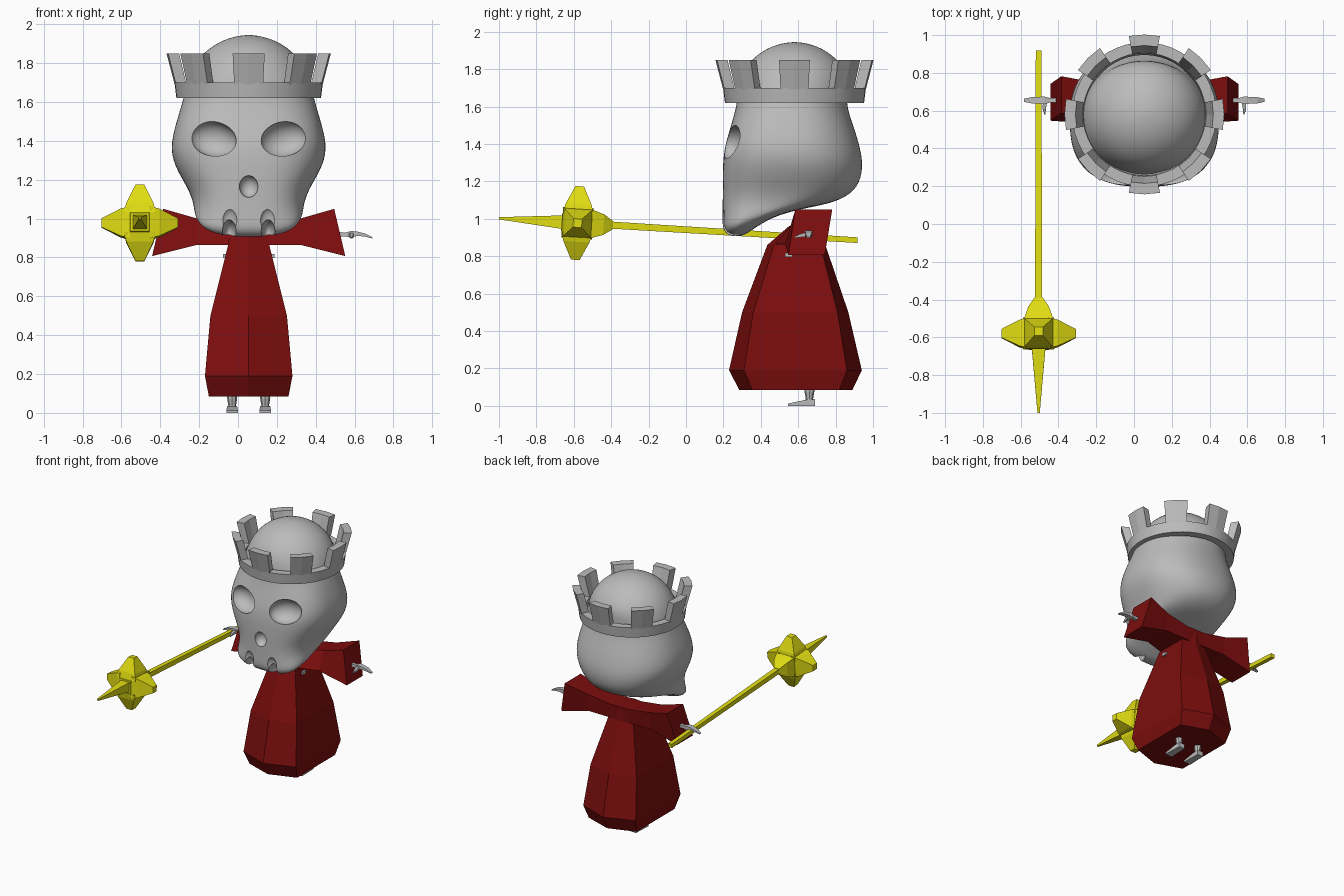
import bpy, bmesh, math
from mathutils import Vector, Matrix

if "Cube" in bpy.data.objects:
    bpy.data.objects.remove(bpy.data.objects["Cube"])

CX, CY = 0.055, 0.58      # centre of the figure


def material(name, rgb):
    m = bpy.data.materials.new(name)
    m.diffuse_color = (*rgb, 1)
    m.use_nodes = True
    m.node_tree.nodes["Principled BSDF"].inputs["Base Color"].default_value = m.diffuse_color
    return m


BONE = material("bone grey", (0.5, 0.5, 0.5))
RED = material("dark red cloth", (0.2, 0.004, 0.004))
GOLD = material("gold yellow", (0.75, 0.72, 0.006))


def loft(name, rings, mat, closed=False, matrix=None):
    """Skin a row of equal-sized rings; cap the ends unless closed."""
    bm = bmesh.new()
    vs = [[bm.verts.new(p) for p in r] for r in rings]
    n = len(vs[0])
    pairs = list(zip(vs, vs[1:])) + ([(vs[-1], vs[0])] if closed else [])
    for a, b in pairs:
        for i in range(n):
            j = (i + 1) % n
            bm.faces.new((a[i], a[j], b[j], b[i]))
    if not closed:
        bm.faces.new(vs[0])
        bm.faces.new(vs[-1])
    if matrix:
        bm.transform(matrix)
    bmesh.ops.recalc_face_normals(bm, faces=bm.faces)
    me = bpy.data.meshes.new(name)
    bm.to_mesh(me)
    bm.free()
    me.materials.append(mat)
    ob = bpy.data.objects.new(name, me)
    bpy.context.collection.objects.link(ob)
    return ob


def square(p, axis, a, b=None):
    """Rectangle round p, perpendicular to the axis index."""
    b = a if b is None else b
    u, v = [k for k in range(3) if k != axis]
    out = []
    for s, t in ((1, 1), (-1, 1), (-1, -1), (1, -1)):
        q = Vector(p)
        q[u] += s * a
        q[v] += t * b
        out.append(q)
    return out


def activate(ob):
    bpy.ops.object.select_all(action='DESELECT')
    ob.select_set(True)
    bpy.context.view_layer.objects.active = ob


# Skull: tilted superellipse rings (front y, z, back y, z, half width, squareness)
def skull_ring(yf, zf, yb, zb, hw, n, count=32):
    pts = []
    for i in range(count):
        a = 2 * math.pi * i / count
        c, s = math.cos(a), math.sin(a)
        e = 2 / (n if s < 0 else min(n, 2.2))
        x = math.copysign(abs(c) ** e, c)
        t = math.copysign(abs(s) ** e, s)
        f = (t + 1) / 2
        pts.append((CX + hw * x, yf + (yb - yf) * f, zf + (zb - zf) * f))
    return pts


skull = loft("skull", [skull_ring(*r) for r in (
    (.56, 1.945, .60, 1.945, .02, 2), (.46, 1.928, .70, 1.928, .12, 2),
    (.35, 1.86, .81, 1.86, .235, 2), (.28, 1.75, .88, 1.75, .31, 2),
    (.275, 1.62, .85, 1.62, .335, 2.3), (.24, 1.50, .90, 1.49, .375, 2.8),
    (.20, 1.37, .945, 1.34, .41, 2.8), (.195, 1.25, .945, 1.24, .37, 2.8),
    (.195, 1.15, .91, 1.15, .31, 2.8), (.195, 1.07, .80, 1.085, .285, 2.8),
    (.195, 1.00, .62, 1.055, .28, 2.8), (.195, .945, .46, 1.01, .26, 2.8),
    (.225, .91, .36, .945, .19, 2.6), (.27, .905, .31, .91, .06, 2))], BONE)
sub = skull.modifiers.new("smooth", 'SUBSURF')
sub.levels = sub.render_levels = 2
activate(skull)
bpy.ops.object.modifier_apply(modifier=sub.name)

# Eye sockets, nose hole and gaps between the teeth
cuts = [((0, .195, 1.165), (.048, .05, .056), 0, 0)]
for s in (1, -1):
    cuts.append(((s * .182, .24, 1.41), (.122, .085, .09), -.22 * s, .25 * s))
    cuts.append(((s * .10, .20, .93), (.036, .10, .065), 0, 0))
    cuts.append(((s * .10, .185, .99), (.042, .035, .065), 0, 0))
for (x, y, z), size, ry, rz in cuts:
    bpy.ops.mesh.primitive_uv_sphere_add(segments=32, ring_count=20, radius=1,
                                         location=(CX + x, y, z), rotation=(0, ry, rz))
    cutter = bpy.context.object
    cutter.name = "socket_cutter"
    cutter.scale = size
    cutter.hide_render = True
    cutter.data.materials.append(BONE)
    mod = skull.modifiers.new("cut", 'BOOLEAN')
    mod.operation, mod.object, mod.solver = 'DIFFERENCE', cutter, 'EXACT'
    activate(skull)
    bpy.ops.object.modifier_apply(modifier=mod.name)
    bpy.data.objects.remove(cutter)
activate(skull)
bpy.ops.object.shade_smooth_by_angle(angle=math.radians(40))


# Crown: a band with eight battlements leaning outwards
def section(a, prof):
    return [(CX + r * math.cos(a), CY + r * math.sin(a), z) for r, z in prof]


band = loft("crown_band", [section(2 * math.pi * i / 48, (
    (.372, 1.62), (.382, 1.70), (.325, 1.70), (.315, 1.62))) for i in range(48)],
    BONE, closed=True)
activate(band)
bpy.ops.object.shade_smooth_by_angle(angle=math.radians(30))
for k in range(8):
    loft("crown_battlement", [section(math.radians(45 * k + d), (
        (.326, 1.69), (.381, 1.69), (.423, 1.85), (.365, 1.85)))
        for d in (-11.25, 0, 11.25)], BONE)


# Robe: six-sided bell (z, half width, front y, front side y, back side y, back y)
def robe_ring(z, hw, y0, y1, y2, y3):
    return [(CX, y0, z), (CX + hw, y1, z), (CX + hw, y2, z),
            (CX, y3, z), (CX - hw, y2, z), (CX - hw, y1, z)]


loft("robe", [robe_ring(*r) for r in (
    (.085, .205, .285, .355, .82, .89), (.19, .225, .23, .31, .86, .94),
    (.50, .197, .30, .36, .81, .868), (.86, .107, .435, .47, .72, .745),
    (.96, .09, .55, .565, .72, .74))], RED)


# Sleeves: one bar with flared, slanted ends (x top, x bottom, z top, z bottom, y's)
def sleeve_ring(s, xt, xb, zt, zb, yt0, yt1, yb0, yb1):
    return [(CX + s * xt, yt0, zt), (CX + s * xt, yt1, zt),
            (CX + s * xb, yb1, zb), (CX + s * xb, yb0, zb)]


end = (.44, .497, 1.05, .807, .585, .782, .547, .742)
mid = (.265, .265, 1.0, .865, .59, .75, .53, .735)
core = (.08, .08, .97, .863, .575, .74, .475, .735)
loft("sleeves", [sleeve_ring(-1, *end), sleeve_ring(-1, *mid), sleeve_ring(-1, *core),
                 sleeve_ring(1, *core), sleeve_ring(1, *mid), sleeve_ring(1, *end)], RED)

for s in (1, -1):
    # Bony hands with a thumb
    hand = ((.38, .918, .016, .014), (.50, .918, .012, .011), (.53, .92, .02, .016),
            (.56, .922, .018, .011), (.60, .915, .016, .008), (.637, .90, .008, .003))
    loft("hand", [square((CX + s * x, .655, z), 0, a, b) for x, z, a, b in hand], BONE)
    loft("thumb", [square((CX + s * x, y, z), 1, a) for x, y, z, a in (
        (.525, .66, .918, .012), (.53, .61, .91, .009), (.527, .58, .90, .003))], BONE)
    # Elbow bone peeping out under the sleeve
    loft("elbow_bone", [square((CX + s * x, .55, .807), 0, .02, .011)
                        for x in (.08, .132)], BONE)
    # Shins and feet
    fx = CX + s * .085
    loft("shin", [[(fx + r * math.cos(i * math.pi / 4), .66 + r * math.sin(i * math.pi / 4), z)
                   for i in range(8)]
                  for z, r in ((.02, .022), (.04, .02), (.075, .026), (.13, .024))], BONE)
    loft("foot", [square((fx, y, h), 1, w, h) for y, w, h in (
        (.69, .024, .018), (.64, .026, .016), (.545, .03, .006))], BONE)

# Mace: shaft along local y, slightly tilted
tilt = Matrix.Translation((-.505, -.58, .977)) @ Matrix.Rotation(-.061, 4, 'X')


def mace_part(name, axis, stations):
    rings = []
    for d, half in stations:
        p = [0, 0, 0]
        p[axis] = d
        rings.append(square(p, axis, half))
    loft(name, rings, GOLD, matrix=tilt)


mace_part("mace_shaft", 1, ((.15, .019), (1.5, .015)))
mace_part("mace_core", 1, ((-.085, .047), (-.05, .075), (.07, .078),
                           (.14, .055), (.19, .022)))
mace_part("mace_front_spike", 1, ((-.08, .036), (-.421, .006)))
for axis in (0, 2):
    for s in (1, -1):
        mace_part("mace_side_spike", axis, ((s * .05, .082), (s * .10, .070), (s * .197, .023)))
